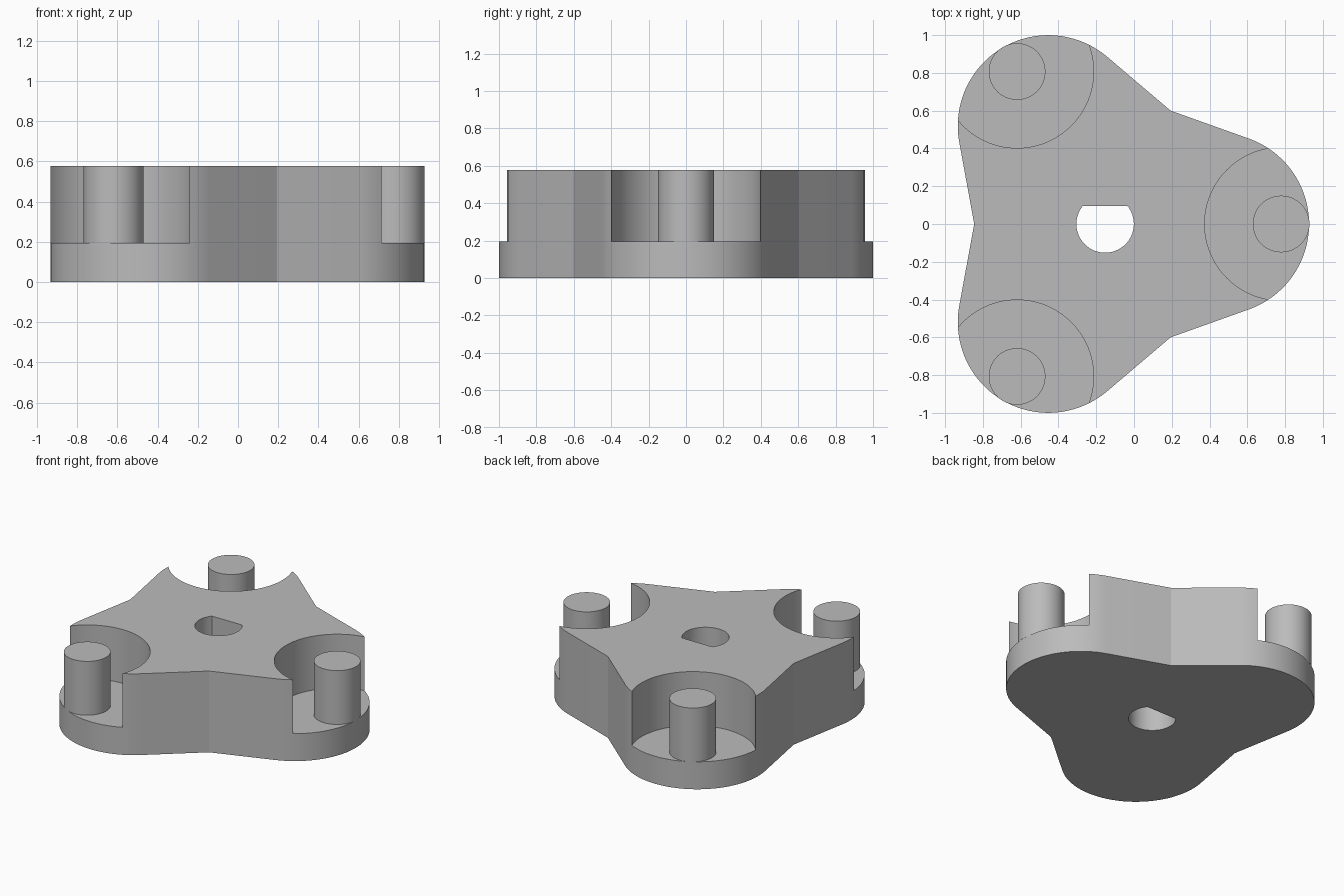
import bpy, bmesh
from math import radians, degrees, sin, cos, acos, asin, atan2, hypot

cube = bpy.data.objects.get("Cube")
if cube:
    bpy.data.objects.remove(cube, do_unlink=True)

HUB_X = -0.153                  # rotation centre of the three arms
HEIGHT, FLOOR = 0.577, 0.195    # full height, pocket floor
LOBE_D, LOBE_R = 0.6, 0.48      # rounded arm ends
PIN_D, PIN_R = 0.932, 0.15      # pins standing in the pockets
POCKET_R = 0.405
WAIST_D = 0.693                 # inner corners between the arms
HOLE_R, HOLE_FLAT = 0.152, 0.095

grey = bpy.data.materials.new("plain grey")
grey.use_nodes = True
colour = (0.5, 0.5, 0.5, 1)
grey.diffuse_color = colour
grey.node_tree.nodes["Principled BSDF"].inputs["Base Color"].default_value = colour


def arc(cx, cy, r, start, end, steps):
    """Points along an arc, angles in degrees."""
    angles = [radians(start + (end - start) * i / steps) for i in range(steps + 1)]
    return [(cx + r * cos(a), cy + r * sin(a)) for a in angles]


def polar(distance, angle):
    a = radians(angle)
    return HUB_X + distance * cos(a), distance * sin(a)


def prism(name, points, z0, z1):
    """Extrude a closed outline from z0 to z1."""
    bm = bmesh.new()
    face = bm.faces.new([bm.verts.new((x, y, z0)) for x, y in points])
    top = bmesh.ops.extrude_face_region(bm, geom=[face])["geom"]
    for v in top:
        if isinstance(v, bmesh.types.BMVert):
            v.co.z = z1
    bmesh.ops.recalc_face_normals(bm, faces=bm.faces)
    mesh = bpy.data.meshes.new(name)
    bm.to_mesh(mesh)
    bm.free()
    mesh.materials.append(grey)
    obj = bpy.data.objects.new(name, mesh)
    bpy.context.collection.objects.link(obj)
    return obj


def activate(obj):
    bpy.ops.object.select_all(action="DESELECT")
    obj.select_set(True)
    bpy.context.view_layer.objects.active = obj


def cut(obj, cutter):
    cutter.hide_render = True
    mod = obj.modifiers.new("cut", "BOOLEAN")
    mod.operation, mod.solver, mod.object = "DIFFERENCE", "EXACT", cutter
    activate(obj)
    bpy.ops.object.modifier_apply(modifier=mod.name)
    bpy.data.objects.remove(cutter, do_unlink=True)


def smooth(obj):
    activate(obj)
    bpy.ops.object.shade_smooth_by_angle(angle=radians(15))


# Three-armed outline: each rounded end runs tangent into the waist corners
wx, wy = WAIST_D * cos(radians(60)) - LOBE_D, WAIST_D * sin(radians(60))
half = degrees(atan2(wy, wx) - acos(LOBE_R / hypot(wx, wy)))
outline = []
for turn in (0, 120, 240):
    cx, cy = polar(LOBE_D, turn)
    outline += arc(cx, cy, LOBE_R, turn - half, turn + half, 40)
    outline.append(polar(WAIST_D, turn + 60))
body = prism("carrier_body", outline, 0, HEIGHT)

# Round pockets, and a pin in each one
for i, turn in enumerate((0, 120, 240)):
    cx, cy = polar(PIN_D, turn)
    pocket = arc(cx, cy, POCKET_R, turn, turn + 360, 96)[:-1]
    cut(body, prism("pocket_cutter", pocket, FLOOR, HEIGHT + 0.2))
    circle = arc(cx, cy, PIN_R, turn, turn + 360, 64)[:-1]
    smooth(prism(f"pin_{i + 1}", circle, FLOOR, HEIGHT))

# D-shaped shaft hole
flat = degrees(asin(HOLE_FLAT / HOLE_R))
d_shape = arc(HUB_X, 0, HOLE_R, 180 - flat, 360 + flat, 56)
cut(body, prism("shaft_hole_cutter", d_shape, -0.2, HEIGHT + 0.2))
smooth(body)
